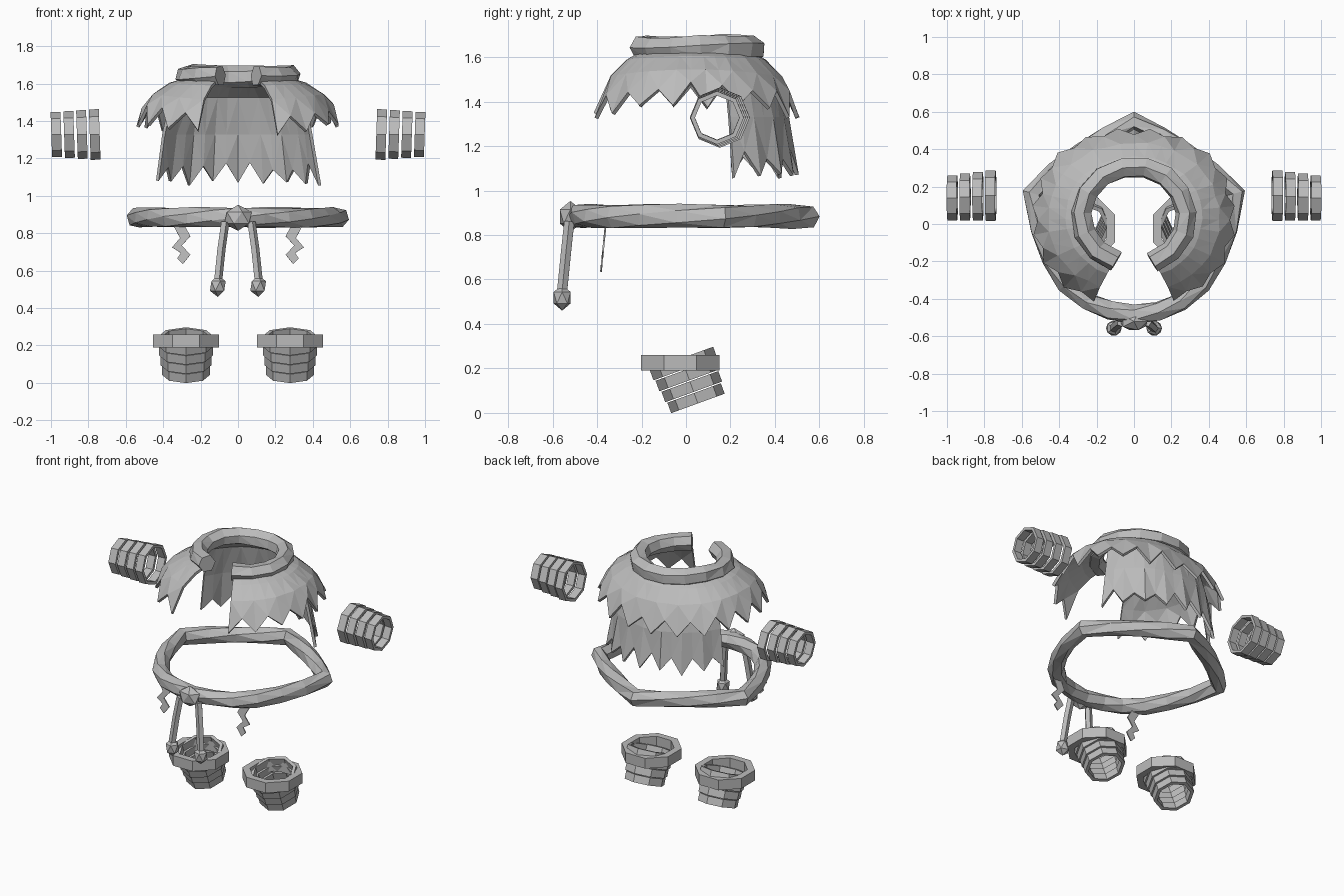
import bpy, bmesh, math, random
from math import sin, cos, radians, pi
from mathutils import Vector, Matrix

if "Cube" in bpy.data.objects:
    bpy.data.objects.remove(bpy.data.objects["Cube"])

random.seed(4)
grey = bpy.data.materials.new("plain grey")
grey.diffuse_color = (0.5, 0.5, 0.5, 1)
grey.use_nodes = True
grey.node_tree.nodes["Principled BSDF"].inputs["Base Color"].default_value = grey.diffuse_color


def finish(name, bm):
    bmesh.ops.recalc_face_normals(bm, faces=bm.faces)
    me = bpy.data.meshes.new(name)
    bm.to_mesh(me)
    bm.free()
    me.materials.append(grey)
    ob = bpy.data.objects.new(name, me)
    bpy.context.collection.objects.link(ob)
    return ob


def skin(bm, loops, closed_rows, closed_ring=True):
    """Join vertex loops with quads."""
    n, m = len(loops), len(loops[0])
    for i in range(n if closed_rows else n - 1):
        a, b = loops[i], loops[(i + 1) % n]
        for j in range(m if closed_ring else m - 1):
            k = (j + 1) % m
            bm.faces.new((a[j], a[k], b[k], b[j]))


def band(name, matrix, r, thick, height, turn=0.0, sides=8):
    """Flat-sided hollow ring around the local z axis."""
    bm = bmesh.new()
    h = height / 2
    section = [(r, -h), (r, h), (r - thick, h), (r - thick, -h)]
    loops = []
    for i in range(sides):
        a = 2 * pi * i / sides + turn
        loops.append([bm.verts.new(matrix @ Vector((q * cos(a), q * sin(a), z))) for q, z in section])
    skin(bm, loops, True)
    return finish(name, bm)


def tube(name, pts, w, h, sides, closed=False, twist=0.0, up=(0, 0, 1), rough=0.0):
    """Faceted tube with a twisted elliptical section along a path."""
    bm = bmesh.new()
    pts = [Vector(p) for p in pts]
    n, loops = len(pts), []
    for i, p in enumerate(pts):
        prev = pts[i - 1] if closed or i else p
        nxt = pts[(i + 1) % n] if closed else pts[min(i + 1, n - 1)]
        side = (nxt - prev).normalized().cross(Vector(up)).normalized()
        top = side.cross((nxt - prev).normalized())
        ring = []
        for j in range(sides):
            a = 2 * pi * j / sides + twist * i / n
            k = 1 + random.uniform(-rough, rough)
            ring.append(bm.verts.new(p + side * w * k * cos(a) + top * h * k * sin(a)))
        loops.append(ring)
    if closed:
        # a whole number of section steps makes the twist meet itself
        step = round(twist / (2 * pi / sides))
        loops.append([loops[0][(j + step) % sides] for j in range(sides)])
    skin(bm, loops, False)
    if not closed:
        bm.faces.new(loops[0])
        bm.faces.new(loops[-1])
    if rough:
        bmesh.ops.triangulate(bm, faces=bm.faces)
    return finish(name, bm)


def jagged_sheet(name, a0, a1, teeth, rows, drop, side_lift, square, back):
    """Curved sheet of cloth with a pointed hem; angles run from the front."""
    bm = bmesh.new()
    cols = []
    for i in range(2 * teeth + 1):
        a = radians(a0 + (a1 - a0) * i / (2 * teeth))
        tip = i % 2 == 0
        col = []
        for k, (rx, ry, z) in enumerate(rows):
            f = k / (len(rows) - 1)
            s = 1 + (0.012 if tip else -0.008) * f + random.uniform(-.012, .012)
            s += square * f * sin(2 * a) ** 2
            z += side_lift * f * sin(a) ** 2
            if k == len(rows) - 1:
                z += -drop + random.uniform(-.015, .015) if tip else random.uniform(-.02, .02)
                s += 0.045 if tip else 0
            if cos(a) < 0:
                ry *= back
            col.append(bm.verts.new((rx * s * sin(a), 0.04 - ry * s * cos(a), z)))
        cols.append(col)
    skin(bm, cols, False, False)
    bmesh.ops.triangulate(bm, faces=bm.faces)
    ob = finish(name, bm)
    mod = ob.modifiers.new("thickness", 'SOLIDIFY')
    mod.thickness = 0.018
    mod.offset = 0
    return ob


# Fur cape: short upper layer open at the front, long lower layer at the back
jagged_sheet("upper_cape", 23, 337, 17,
             [(.25, .24, 1.63), (.36, .325, 1.58), (.45, .395, 1.505), (.505, .45, 1.42)],
             0.09, 0.05, .04, .97)
jagged_sheet("lower_cape", 112, 248, 8,
             [(.26, .24, 1.61), (.38, .36, 1.53), (.42, .41, 1.33), (.44, .43, 1.16)],
             0.09, 0, .01, 1)

# Rolled collar with an open front
collar = []
for i in range(14):
    a = radians(20 + 320 * i / 13)
    collar.append((.28 * sin(a), .044 - .262 * cos(a), 1.64 + .005 * cos(3 * a)))
tube("collar", collar, .057, .057, 6, twist=radians(60), rough=.08)

# Rope belt, pointed at the sides and the back
half = [(.13, -.463), (.25, -.415), (.36, -.32), (.445, -.19), (.505, -.03), (.545, .165),
        (.42, .28), (.28, .385), (.14, .47)]
path = [(0, -.485)] + half + [(0, .548)] + [(-x, y) for x, y in reversed(half)]
tube("belt", [(x, y, .884) for x, y in path], .052, .054, 6, True, radians(360), rough=.08)


def lump(name, loc, size):
    bm = bmesh.new()
    bmesh.ops.create_icosphere(bm, subdivisions=1, radius=1)
    bm.transform(Matrix.Translation(loc) @ Matrix.Diagonal((*size, 1)))
    return finish(name, bm)


# Belt knot
lump("belt_knot", (0, -.52, .883), (.082, .056, .07))

for s, side in ((-1, "left"), (1, "right")):
    # Hanging cord and its bead
    tube(side + "_cord", [(s * .07, -.525, .86), (s * .09, -.54, .72), (s * .108, -.557, .55)],
         .024, .024, 5, up=(0, 1, 0))
    lump(side + "_cord_bead", (s * .108, -.557, .518), (.047, .045, .058))

    # Zigzag ribbon under the belt
    bm = bmesh.new()
    right = [(.29, .85), (.255, .785), (.30, .735), (.255, .685), (.295, .635)]
    left = [(.35, .85), (.31, .775), (.352, .725), (.305, .695), (.325, .665)]
    ribbon = []
    for pair in zip(right, left):
        ribbon.append([bm.verts.new((s * x, -.365 - .1 * (.85 - z), z)) for x, z in pair])
    skin(bm, ribbon, False, False)
    mod = finish(side + "_ribbon", bm).modifiers.new("thickness", 'SOLIDIFY')
    mod.thickness = 0.008

    # Forearm wraps, narrowing towards the hand
    for i in range(4):
        m = (Matrix.Translation((s * (.766 + .0685 * i), .152 - .004 * i, 1.328))
             @ Matrix.Rotation(radians(90 + s * 2), 4, 'Y'))
        band(f"{side}_arm_wrap_{i + 1}", m, .135 - .005 * i, .02, .053)

    # Tilted shin wraps, widening upwards, and the level cuff around them
    for i in range(4):
        m = (Matrix.Translation((s * .278, .045 - .019 * i, .066 + .052 * i))
             @ Matrix.Rotation(radians(20), 4, 'X'))
        band(f"{side}_leg_wrap_{i + 1}", m, .128 + .008 * i, .022, .05)
    band(side + "_leg_cuff", Matrix.Translation((s * .278, -.025, .225)), .191, .048, .07, pi / 8)
